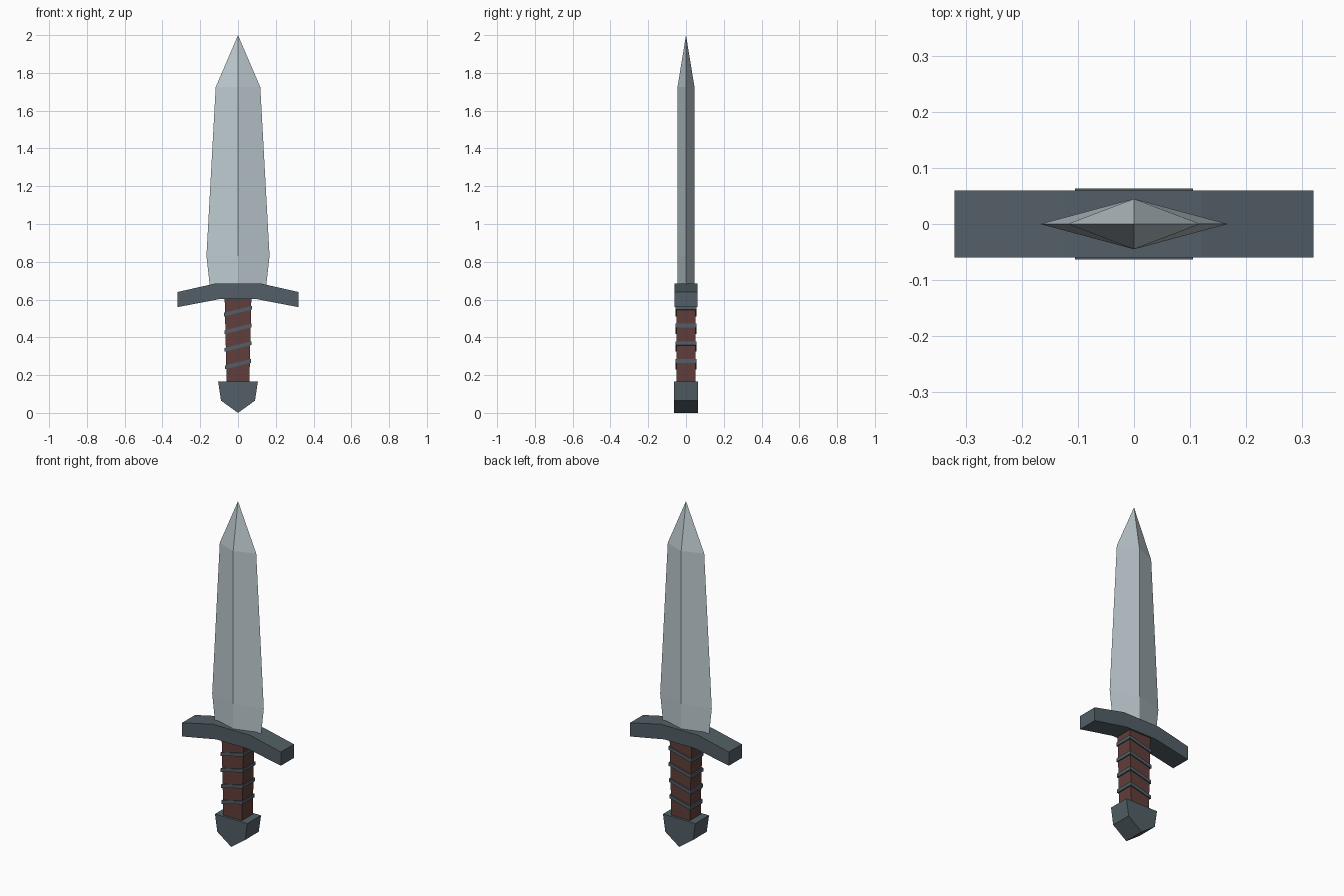
import bpy

if "Cube" in bpy.data.objects:
    bpy.data.objects.remove(bpy.data.objects["Cube"])


def material(name, r, g, b):
    lin = [((c / 255 + 0.055) / 1.055) ** 2.4 for c in (r, g, b)]
    m = bpy.data.materials.new(name)
    m.diffuse_color = (*lin, 1)
    m.use_nodes = True
    m.node_tree.nodes["Principled BSDF"].inputs["Base Color"].default_value = m.diffuse_color
    return m


STEEL = material("pale steel", 190, 203, 208)
IRON = material("dark iron", 82, 95, 102)
LEATHER = material("brown leather", 96, 62, 59)


def make(name, verts, faces, mat):
    me = bpy.data.meshes.new(name)
    me.from_pydata(verts, [], faces)
    me.materials.append(mat)
    ob = bpy.data.objects.new(name, me)
    bpy.context.collection.objects.link(ob)
    return ob


def prism(name, half, depth, mat):
    """Extrude a profile, given as its right half (x, z) from top to bottom, along y."""
    pts = half + [(-x, z) for x, z in reversed(half) if x > 0]
    n = len(pts)
    verts = [(x, y, z) for y in (-depth, depth) for x, z in pts]
    faces = [tuple(reversed(range(n))), tuple(range(n, 2 * n))]
    faces += [(i, (i + 1) % n, n + (i + 1) % n, n + i) for i in range(n)]
    return make(name, verts, faces, mat)


def loft(name, sections, mat, tip=None):
    """Join four-point sections from bottom to top, ending in a cap or a tip."""
    verts = [p for s in sections for p in s]
    faces = [(3, 2, 1, 0)]
    for k in range(0, 4 * (len(sections) - 1), 4):
        faces += [(k + i, k + (i + 1) % 4, k + 4 + (i + 1) % 4, k + 4 + i) for i in range(4)]
    e = len(verts) - 4
    if tip:
        verts.append(tip)
        faces += [(e + i, e + (i + 1) % 4, e + 4) for i in range(4)]
    else:
        faces.append((e, e + 1, e + 2, e + 3))
    return make(name, verts, faces, mat)


def rect(x, y, z, slope=0.0):
    return [(sx * x, sy * y, z + sx * x * slope)
            for sx, sy in ((-1, -1), (1, -1), (1, 1), (-1, 1))]


def diamond(x, y, z):
    return [(-x, 0, z), (0, -y, z), (x, 0, z), (0, y, z)]


# Blade with a diamond cross-section
loft("blade", [diamond(0.148, 0.045, 0.66), diamond(0.167, 0.045, 0.83),
               diamond(0.118, 0.045, 1.725)], STEEL, tip=(0, 0, 2.0))

# Drooping crossguard
prism("crossguard", [(0.12, 0.685), (0.32, 0.64), (0.32, 0.56), (0.10, 0.602)], 0.06, IRON)

# Tapered grip
loft("grip", [rect(0.060, 0.05, 0.15), rect(0.071, 0.05, 0.62)], LEATHER)

# Tilted bands around the grip
for i in range(4):
    z = 0.258 + 0.0935 * i
    w = 0.069 + 0.0018 * i
    loft(f"grip_band_{i + 1}", [rect(w, 0.056, z - 0.01, 0.25),
                                rect(w, 0.056, z + 0.01, 0.25)], IRON)

# Pointed pommel
prism("pommel", [(0.105, 0.165), (0.09, 0.065), (0, 0)], 0.063, IRON)
